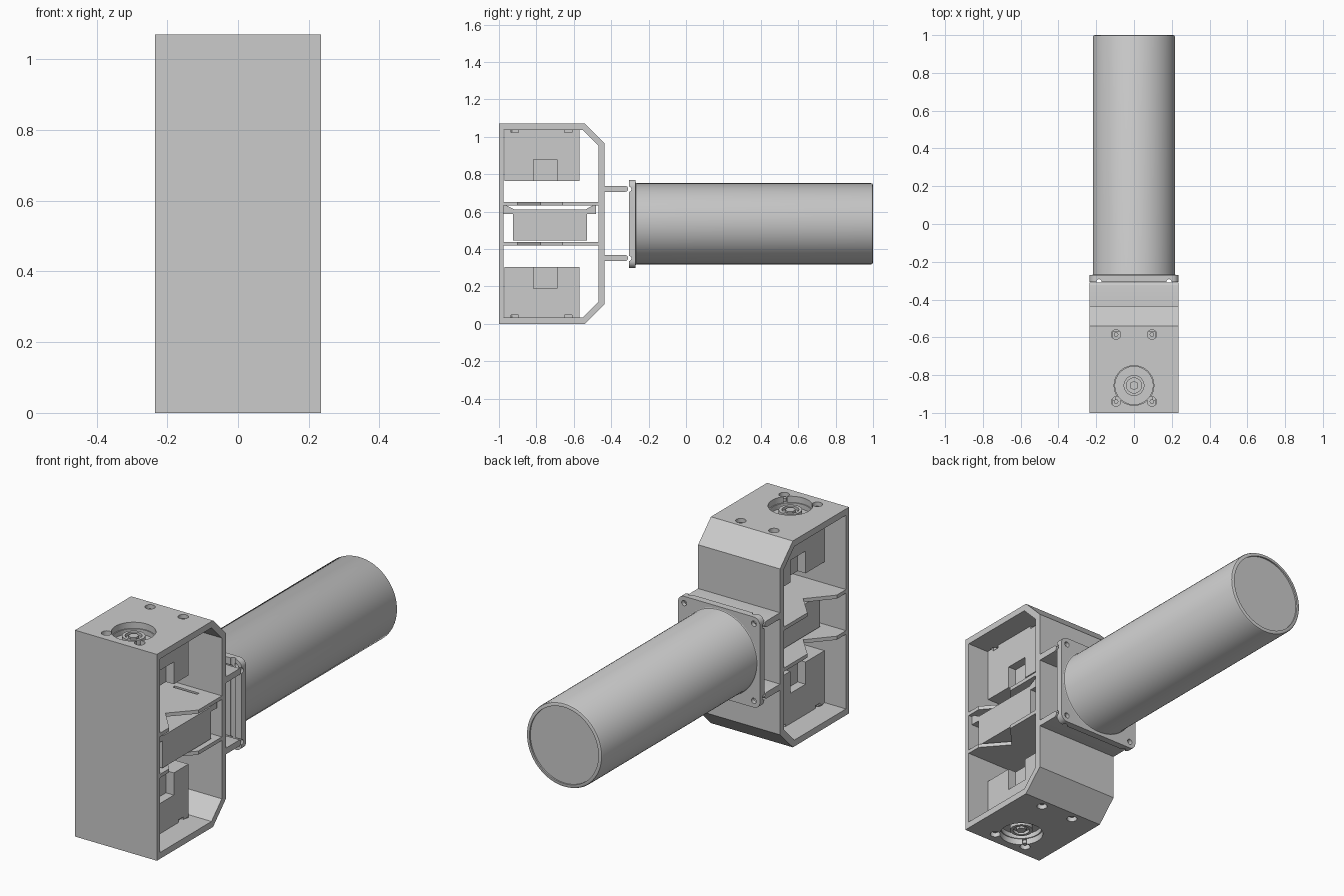
import bpy, bmesh, math
from mathutils import Matrix, Vector

old = bpy.data.objects.get("Cube")
if old:
    bpy.data.objects.remove(old, do_unlink=True)

grey = bpy.data.materials.new("light grey")
grey.use_nodes = True
grey.diffuse_color = (0.6, 0.6, 0.6, 1)
grey.node_tree.nodes["Principled BSDF"].inputs["Base Color"].default_value = (0.6, 0.6, 0.6, 1)

HALF = 0.235      # half width of the housing
MID = 0.535       # height of the tube axis
TOP = 2 * MID


def finish(name, bm, smooth=False):
    bmesh.ops.recalc_face_normals(bm, faces=bm.faces)
    mesh = bpy.data.meshes.new(name)
    bm.to_mesh(mesh)
    bm.free()
    mesh.materials.append(grey)
    ob = bpy.data.objects.new(name, mesh)
    bpy.context.collection.objects.link(ob)
    if smooth:
        shade(ob)
    return ob


def activate(ob):
    bpy.ops.object.select_all(action='DESELECT')
    ob.select_set(True)
    bpy.context.view_layer.objects.active = ob


def shade(ob):
    activate(ob)
    bpy.ops.object.shade_smooth_by_angle(angle=math.radians(30))


def prism(name, points, depth):
    """Extrude a closed outline of 3D points along a vector."""
    bm = bmesh.new()
    face = bm.faces.new([bm.verts.new(p) for p in points])
    made = bmesh.ops.extrude_face_region(bm, geom=[face])["geom"]
    bmesh.ops.translate(bm, vec=depth, verts=[v for v in made if isinstance(v, bmesh.types.BMVert)])
    return finish(name, bm)


def side_prism(name, outline, half=HALF):
    return prism(name, [(-half, y, z) for y, z in outline], (2 * half, 0, 0))


def box(name, x0, x1, y0, y1, z0, z1):
    return prism(name, [(x0, y0, z0), (x1, y0, z0), (x1, y1, z0), (x0, y1, z0)], (0, 0, z1 - z0))


def rod(name, radius, centre, length, axis='Z', sides=32):
    bm = bmesh.new()
    turn = {'X': Matrix.Rotation(math.pi / 2, 4, 'Y'), 'Y': Matrix.Rotation(math.pi / 2, 4, 'X'),
            'Z': Matrix.Identity(4)}[axis]
    bmesh.ops.create_cone(bm, cap_ends=True, segments=sides, radius1=radius, radius2=radius,
                          depth=length, matrix=Matrix.Translation(centre) @ turn)
    return finish(name, bm, True)


def cut(target, cutters):
    for c in cutters:
        mod = target.modifiers.new("cut", 'BOOLEAN')
        mod.operation = 'DIFFERENCE'
        mod.solver = 'EXACT'
        mod.object = c
        activate(target)
        bpy.ops.object.modifier_apply(modifier=mod.name)
        bpy.data.objects.remove(c, do_unlink=True)
    shade(target)


# Housing: chamfered frame open on both sides, drilled top and bottom
half_outer = [(-1, 0), (-0.54, 0), (-0.435, 0.105)]
half_inner = [(-0.975, 0.033), (-0.553, 0.033), (-0.468, 0.118)]


def mirrored(pts):
    return pts + [(y, TOP - z) for y, z in reversed(pts)]


housing = side_prism("housing", mirrored(half_outer))
tools = [side_prism("cutter", mirrored(half_inner), HALF + 0.1)]
for z in (0, TOP):
    tools.append(rod("cutter", 0.105, (0, -0.855, z), 0.1, sides=48))
    for x in (-0.095, 0.095):
        for y in (-0.94, -0.585):
            tools.append(rod("cutter", 0.025, (x, y, z), 0.1, sides=20))
cut(housing, tools)

# Shelves with V notches on both sides and a narrow slot
right_edge = [(HALF, -0.98), (HALF, -0.9), (0.128, -0.777), (HALF, -0.66), (HALF, -0.46)]
for name, z in (("lower_shelf", 0.42), ("upper_shelf", 0.633)):
    outline = right_edge + [(-x, y) for x, y in reversed(right_edge)]
    shelf = prism(name, [(x, y, z) for x, y in outline], (0, 0, 0.019))
    cut(shelf, [box("cutter", -0.01, 0.13, -0.52, -0.505, z - 0.1, z + 0.1)])

# Middle actuator hung between the shelves by its ears
box("middle_actuator", -0.12, 0.215, -0.925, -0.53, 0.447, 0.612)
for name, s in (("front_ear", -1), ("back_ear", 1)):
    ear = [(0.19, 0.612), (0.235, 0.635), (0.247, 0.635), (0.247, 0.588), (0.197, 0.588)]
    outline = [(-0.7275 + s * y, z) for y, z in ear]
    prism(name, [(-0.12, y, z) for y, z in outline], (0.335, 0, 0))

# Upper and lower actuators with side recesses, drive hub and screws
for name, s in (("lower", -1), ("upper", 1)):
    def h(d):
        return MID + s * d
    block = box(name + "_actuator", -0.115, 0.115, -0.97, -0.57, h(0.23), h(0.503))
    tools = [rod("cutter", 0.1, (0, -0.855, h(0.503)), 0.05, sides=48)]
    for x in (-0.115, 0.115):
        tools.append(box("cutter", x - 0.045, x + 0.045, -0.815, -0.69, h(0.2), h(0.345)))
        for y in (-0.915, -0.63):
            tools.append(box("cutter", x - 0.015, x + 0.015, y - 0.02, y + 0.02, h(0.488), h(0.52)))
    cut(block, tools)
    hub = rod(name + "_hub", 0.055, (0, -0.855, h(0.495)), 0.04)
    cut(hub, [rod("cutter", 0.04, (0, -0.855, h(0.515)), 0.03)])
    rod(name + "_hub_screw", 0.025, (0, -0.855, h(0.5)), 0.03, sides=6)
    for x in (-0.095, 0.095):
        for y in (-0.94, -0.585):
            rod(name + "_screw", 0.012, (x, y, h(0.505)), 0.03, sides=16)

# Two rounded mounting tongues behind the housing
for name, z in (("lower_tongue", 0.352), ("upper_tongue", 0.722)):
    arc = [(-0.325 + 0.016 * math.sin(a), z - 0.016 * math.cos(a))
           for a in [math.pi * i / 8 for i in range(9)]]
    shade(side_prism(name, [(-0.445, z - 0.016)] + arc + [(-0.445, z + 0.016)]))

# Square flange with rounded corners, grooves on its front and corner holes
outline = []
for i, (sx, sz) in enumerate(((1, 1), (-1, 1), (-1, -1), (1, -1))):
    for k in range(7):
        a = math.pi / 2 * (i + k / 6)
        outline.append((sx * 0.2 + 0.035 * math.cos(a), -0.306, MID + sz * 0.2 + 0.035 * math.sin(a)))
flange = prism("flange", outline, (0, 0.036, 0))
tools = []
for s in (-0.185, 0.185):
    tools.append(rod("cutter", 0.014, (0, -0.306, MID + s), 1, 'X', 20))
    tools.append(rod("cutter", 0.014, (s, -0.306, MID), 1, 'Z', 20))
    for t in (-0.2, 0.2):
        tools.append(rod("cutter", 0.014, (s / 0.185 * 0.2, -0.28, MID + t), 0.2, 'Y', 20))
cut(flange, tools)

# Long tube turned from a profile, with a fillet and a recessed end cap
profile = [(0, -0.29), (0.226, -0.29), (0.226, -0.272), (0.219, -0.268), (0.217, -0.262), (0.217, 0.99),
           (0.214, 0.997), (0.207, 1), (0.198, 1), (0.198, 0.992), (0, 0.992)]
bm = bmesh.new()
verts = [bm.verts.new((r, y, 0)) for r, y in profile]
edges = [bm.edges.new(pair) for pair in zip(verts, verts[1:])]
bmesh.ops.spin(bm, geom=verts + edges, cent=(0, 0, 0), axis=(0, 1, 0), angle=2 * math.pi, steps=72)
bmesh.ops.remove_doubles(bm, verts=bm.verts, dist=0.0001)
bmesh.ops.translate(bm, vec=Vector((0, 0, MID)), verts=bm.verts)
finish("tube", bm, True)
